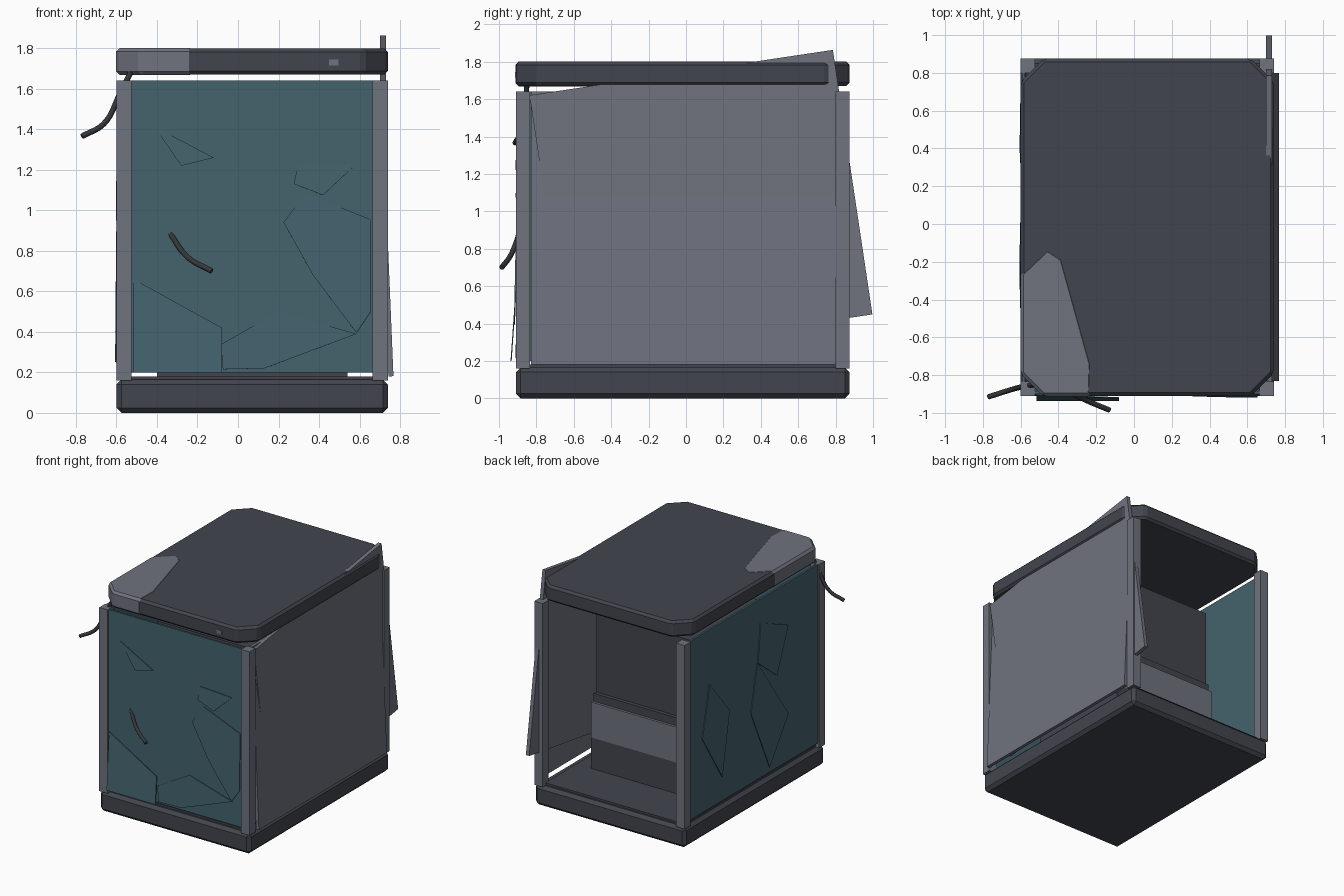
import bpy, bmesh, math
from mathutils import Vector, Euler

if "Cube" in bpy.data.objects:
    bpy.data.objects.remove(bpy.data.objects["Cube"])


def material(name, rgb):
    m = bpy.data.materials.new(name)
    m.use_nodes = True
    m.diffuse_color = (*rgb, 1)
    m.node_tree.nodes["Principled BSDF"].inputs["Base Color"].default_value = (*rgb, 1)
    return m


GREY = material("grey metal", (.16, .17, .21))
DARK = material("dark metal", (.054, .06, .075))
TEAL = material("teal glass", (.058, .125, .155))
CABLE = material("cable black", (.035, .037, .043))


def finish(name, bm, mat, bevel=0):
    bmesh.ops.recalc_face_normals(bm, faces=bm.faces)
    mesh = bpy.data.meshes.new(name)
    bm.to_mesh(mesh)
    bm.free()
    obj = bpy.data.objects.new(name, mesh)
    bpy.context.collection.objects.link(obj)
    mesh.materials.append(mat)
    if bevel:
        mod = obj.modifiers.new("edge bevel", 'BEVEL')
        mod.width = bevel
        mod.segments = 1
        mod.limit_method = 'ANGLE'
    return obj


def box(name, x, y, z, mat, bevel=0, tilt=(0, 0, 0)):
    """Box from three (low, high) ranges, turned about its own centre."""
    bm = bmesh.new()
    bmesh.ops.create_cube(bm, size=1)
    size = Vector([r[1] - r[0] for r in (x, y, z)])
    for v in bm.verts:
        v.co = v.co * size
    obj = finish(name, bm, mat, bevel)
    obj.location = [(r[0] + r[1]) / 2 for r in (x, y, z)]
    obj.rotation_euler = Euler([math.radians(a) for a in tilt])
    return obj


def prism(name, outline, z0, z1, mat, bevel=0):
    bm = bmesh.new()
    face = bm.faces.new([bm.verts.new((px, py, z0)) for px, py in outline])
    top = bmesh.ops.extrude_face_region(bm, geom=[face])["geom"]
    for v in top:
        if isinstance(v, bmesh.types.BMVert):
            v.co.z = z1
    return finish(name, bm, mat, bevel)


def shard(name, points, side, lean=0.0, lift=.003):
    """Thin loose glass piece on the front or left pane, leaning out at its foot."""
    bm = bmesh.new()
    high = max(z for _, z in points)
    ring = []
    for u, z in points:
        out = lift + lean * (high - z)
        co = (u, -.9 - out, z) if side == "front" else (-.592 - out, u, z)
        ring.append(bm.verts.new(co))
    bm.faces.new(ring)
    obj = finish(name, bm, TEAL)
    mod = obj.modifiers.new("glass thickness", 'SOLIDIFY')
    mod.thickness = .006
    mod.offset = 0
    return obj


def cable(name, points):
    curve = bpy.data.curves.new(name, 'CURVE')
    curve.dimensions = '3D'
    curve.bevel_depth = .014
    curve.bevel_resolution = 2
    curve.use_fill_caps = True
    spline = curve.splines.new('BEZIER')
    spline.bezier_points.add(len(points) - 1)
    for p, co in zip(spline.bezier_points, points):
        p.co = co
        p.handle_left_type = p.handle_right_type = 'AUTO'
    curve.materials.append(CABLE)
    bpy.context.collection.objects.link(bpy.data.objects.new(name, curve))


X0, X1, Y0, Y1 = -.6, .74, -.91, .875
POST = .075

# Base and floor
box("base", (X0, X1), (Y0, Y1), (0, .165), DARK, .025)
box("floor_plate", (X0 + .03, X1 - .07), (Y0 + .04, Y1 - .04), (.16, .18), DARK)

# Corner posts
for ex, px in (("right", X0), ("left", X1 - POST)):
    for ey, py in (("front", Y0), ("back", Y1 - POST)):
        box(f"{ey}_{ex}_post", (px, px + POST), (py, py + POST), (.16, 1.64), GREY)

# Lid with cut corners, its bare metal corner and badge plate
C = .12
lid_outline = [(X0 + C, Y0), (X1 - C, Y0), (X1, Y0 + C), (X1, Y1 - C),
               (X1 - C, Y1), (X0 + C, Y1), (X0, Y1 - C), (X0, Y0 + C)]
prism("lid", lid_outline, 1.67, 1.8, DARK, .018)
E = .002
prism("lid_bare_corner",
      [(X0 - E, -.26), (X0 - E, Y0 + C - E), (X0 + C - E, Y0 - E), (-.225, Y0 - E),
       (-.22, -.74), (-.375, -.18), (-.46, -.125)], 1.67 - E, 1.8 + E, GREY, .018)
box("lid_badge", (.45, .495), (Y0 - .004, Y0 + .004), (1.715, 1.745), GREY)

# Side panels: one sprung out at the foot, one slipped and turned
box("left_side_panel", (.712, .737), (-.83, .8), (.18, 1.64), GREY, tilt=(0, -2.4, 0))
box("slipped_panel", (.7, .73), (-.74, .9), (.32, 1.75), GREY, tilt=(8.5, 0, 0))

# Glass panes
box("front_glass", (-.525, .665), (-.9, -.885), (.2, 1.64), TEAL)
box("right_glass", (-.592, -.577), (-.835, .8), (.2, 1.64), TEAL)

# Broken pieces on the front pane
shard("front_shard_upper", [(-.415, 1.415), (-.12, 1.26), (-.28, 1.22)], "front", .03)
shard("front_shard_side", [(.3, 1.24), (.275, 1.13), (.42, 1.075), (.58, 1.225)], "front", .03)
shard("front_shard_large", [(.225, .94), (.33, 1.085), (.655, .955), (.655, .5),
                            (.585, .395), (.37, .68)], "front", .02)
shard("front_shard_low", [(.585, .39), (.13, .22), (-.075, .215), (-.08, .34), (.2, .5)],
      "front", .02)
shard("front_shard_corner", [(-.515, .66), (-.515, .2), (-.08, .2), (-.08, .42)], "front", .07)

# Broken pieces on the right pane
shard("right_shard_upper", [(-.1, 1.45), (-.06, 1.14), (-.3, .95), (-.45, 1.3)], "right", .01)
shard("right_shard_middle", [(-.06, 1.14), (-.445, .59), (-.2, .25), (.03, .77)], "right", .01)
shard("right_shard_back", [(.55, 1.2), (.65, .8), (.4, .4), (.3, .9)], "right", .01)

# Equipment inside, open to the back
IX, IY = (-.4, .54), (-.47, .44)
box("cabinet_foot", IX, IY, (.17, .43), DARK)
box("cabinet_drawer", IX, IY, (.43, .715), GREY)
box("cabinet_ledge", (IX[0] + .01, IX[1] - .01), (IY[0], IY[1] - .02), (.715, .78), DARK)
box("cabinet_upper", (IX[0] + .01, IX[1] - .01), (IY[0], IY[1] - .05), (.78, 1.42), DARK)

# Torn cables
cable("front_cable", [(-.335, -.89, .885), (-.25, -.935, .77), (-.13, -.985, .7)])
cable("corner_cable", [(-.53, -.85, 1.68), (-.585, -.86, 1.57), (-.66, -.88, 1.43),
                       (-.77, -.915, 1.365)])
